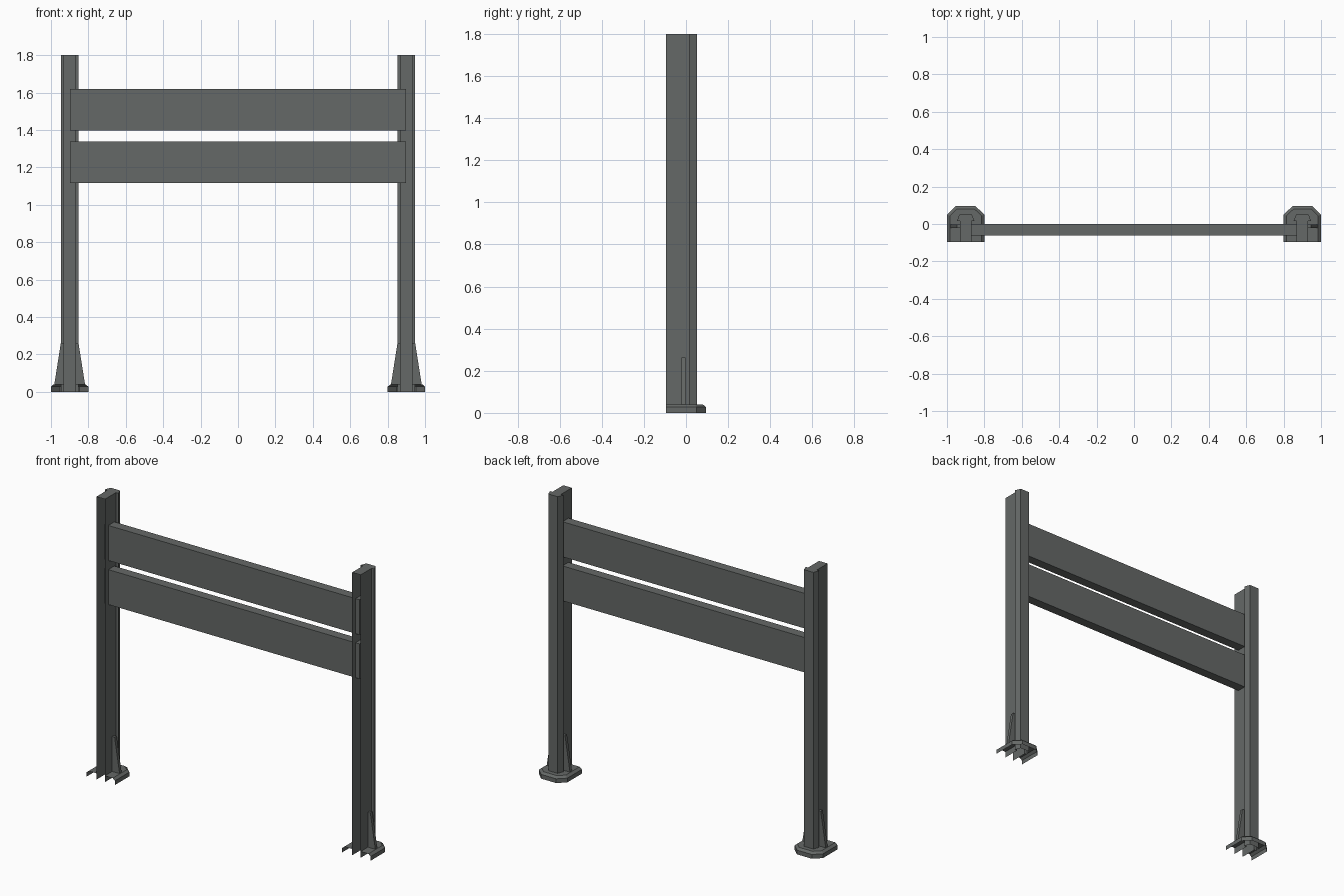
import bpy, bmesh

if "Cube" in bpy.data.objects:
    bpy.data.objects.remove(bpy.data.objects["Cube"])

steel = bpy.data.materials.new("slate_grey")
steel.diffuse_color = (0.13, 0.14, 0.135, 1)
steel.use_nodes = True
steel.node_tree.nodes["Principled BSDF"].inputs["Base Color"].default_value = steel.diffuse_color

FRONT = -0.095      # open wall side of posts and feet
HEIGHT = 1.8
FOOT_TOP = 0.04


def mirror_path(half):
    """Complete a left-half outline (front to back) with its right half."""
    return half + [(-x, y) for x, y in reversed(half)]


def finish(bm, name, x=0.0):
    mesh = bpy.data.meshes.new(name)
    bm.normal_update()
    bm.to_mesh(mesh)
    bm.free()
    mesh.materials.append(steel)
    obj = bpy.data.objects.new(name, mesh)
    obj.location.x = x
    bpy.context.collection.objects.link(obj)


def ring(bm, path, z):
    return [bm.verts.new((x, y, z)) for x, y in path]


def skin(bm, low, high):
    """Wall strip between two open outlines, facing outward."""
    for i in range(len(low) - 1):
        bm.faces.new((low[i], high[i], high[i + 1], low[i + 1]))


POST = mirror_path([(-0.03, FRONT), (-0.03, 0.015), (-0.047, 0.015), (-0.033, 0.052)])
FOOT = mirror_path([(-0.1, FRONT), (-0.1, 0.05), (-0.053, 0.095)])
FOOT_INSET = mirror_path([(-0.085, FRONT), (-0.085, 0.044), (-0.047, 0.08)])


# T-shaped post shell, open at the front and bottom
def post(name, x):
    bm = bmesh.new()
    low, high = ring(bm, POST, 0), ring(bm, POST, HEIGHT)
    skin(bm, low, high)
    bm.faces.new(high[::-1])
    finish(bm, name, x)


# Bevelled foot shell, notched around the post
def foot(name, x):
    bm = bmesh.new()
    a, b = ring(bm, FOOT, 0), ring(bm, FOOT, 0.027)
    c, hole = ring(bm, FOOT_INSET, FOOT_TOP), ring(bm, POST, FOOT_TOP)
    skin(bm, a, b)
    skin(bm, b, c)
    bm.faces.new((c + hole[::-1])[::-1])
    finish(bm, name, x)


# Tapered gusset plate beside the post
def gusset(name, x, s):
    bm = bmesh.new()
    outline = [(0.03, FOOT_TOP), (0.082, FOOT_TOP), (0.047, 0.262), (0.03, 0.262)]
    face = bm.faces.new([bm.verts.new((s * px, -0.022, z)) for px, z in outline])
    ext = bmesh.ops.extrude_face_region(bm, geom=[face])["geom"]
    bmesh.ops.translate(bm, vec=(0, 0.02, 0),
                        verts=[v for v in ext if isinstance(v, bmesh.types.BMVert)])
    bmesh.ops.recalc_face_normals(bm, faces=bm.faces)
    finish(bm, name, x)


# Cross board between the posts
def board(name, z0, z1):
    bm = bmesh.new()
    bmesh.ops.create_cube(bm, size=1)
    for v in bm.verts:
        v.co = (v.co.x * 1.796, v.co.y * 0.06 - 0.031, z0 + (v.co.z + 0.5) * (z1 - z0))
    finish(bm, name)


for side, x in (("left", -0.9), ("right", 0.9)):
    post(side + "_post", x)
    foot(side + "_foot", x)
    for s, tag in ((-1, "a"), (1, "b")):
        gusset(f"{side}_gusset_{tag}", x, s)

board("upper_board", 1.397, 1.62)
board("lower_board", 1.117, 1.339)
